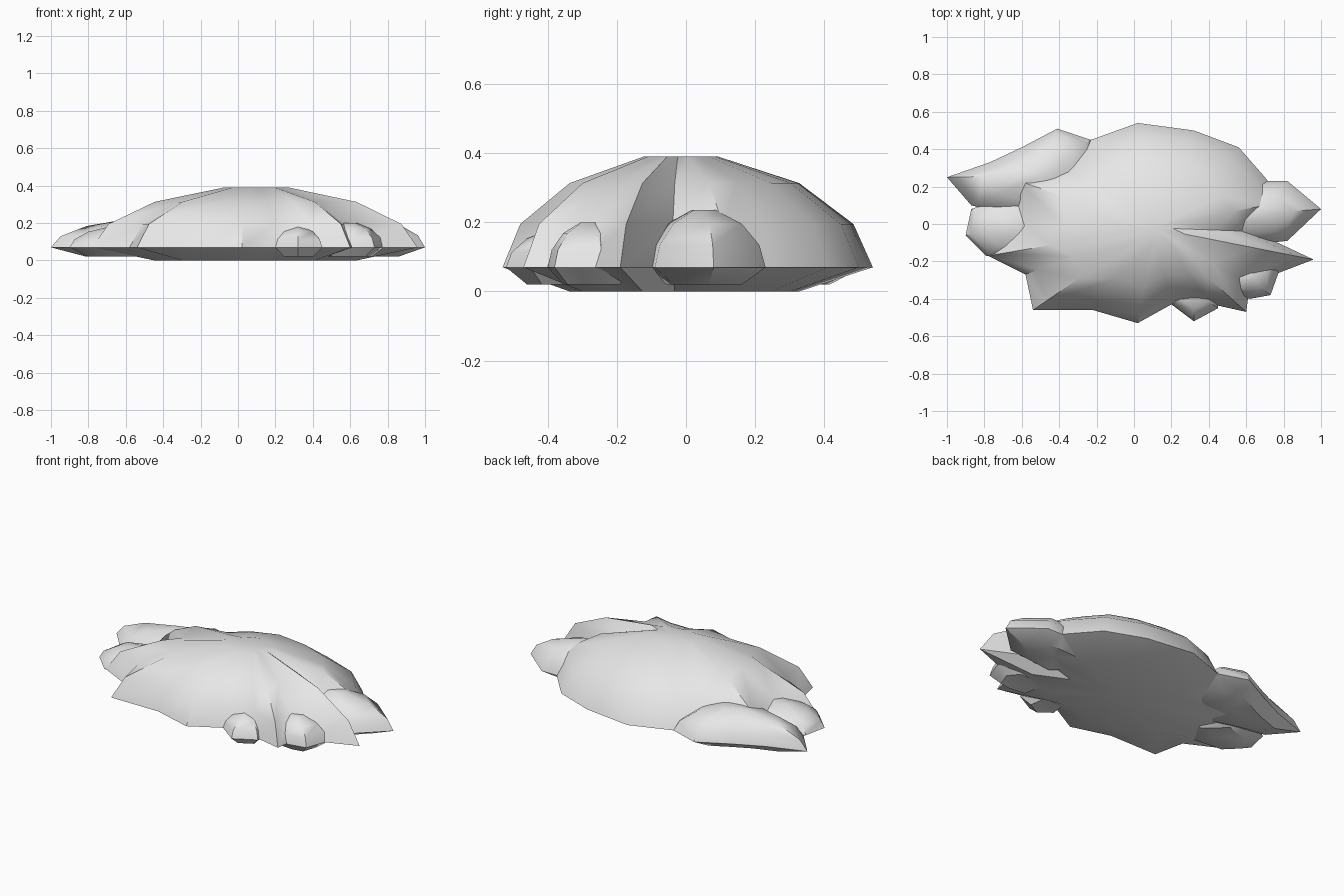
import bpy
import bmesh
import math

cube = bpy.data.objects.get("Cube")
if cube:
    bpy.data.objects.remove(cube, do_unlink=True)

# Single pale grey material
grey = bpy.data.materials.new("pale_grey")
grey.use_nodes = True
colour = (0.8, 0.8, 0.8, 1)
grey.diffuse_color = colour
grey.node_tree.nodes["Principled BSDF"].inputs["Base Color"].default_value = colour

# Dome cross-section: (fraction of outline, fraction of height)
DOME = [(0.9, 0.39), (0.62, 0.76), (0.2, 1.0)]
RIM = 0.07


def mound(name, centre, height, base, outline):
    """Star-shaped dome over an outline, with a shallow tapered underside."""
    bm = bmesh.new()
    cx, cy = centre

    def ring(scale, z):
        return [bm.verts.new((cx + (x - cx) * scale, cy + (y - cy) * scale, z))
                for x, y in outline]

    def bridge(low, high):
        for i in range(len(low)):
            j = (i + 1) % len(low)
            bm.faces.new((low[i], low[j], high[j], high[i]))

    def cap(loop, z):
        tip = bm.verts.new((cx, cy, z))
        for i in range(len(loop)):
            bm.faces.new((loop[i], loop[(i + 1) % len(loop)], tip))

    rim = ring(1, RIM)
    last = rim
    for scale, rise in DOME:
        nxt = ring(scale, RIM + (height - RIM) * rise)
        bridge(last, nxt)
        last = nxt
    cap(last, height)
    under = ring(0.62, base)
    bridge(under, rim)
    cap(under, base + 0.01)
    bmesh.ops.recalc_face_normals(bm, faces=bm.faces)

    mesh = bpy.data.meshes.new(name)
    bm.to_mesh(mesh)
    bm.free()
    mesh.materials.append(grey)
    obj = bpy.data.objects.new(name, mesh)
    bpy.context.collection.objects.link(obj)
    bpy.ops.object.select_all(action='DESELECT')
    obj.select_set(True)
    bpy.context.view_layer.objects.active = obj
    bpy.ops.object.shade_smooth_by_angle(angle=math.radians(40))
    return obj


# Large central mound with spiky ridges
mound("main_mound", (0.1, -0.02), 0.39, 0.0, [
    (0.96, -0.19), (0.64, -0.04), (0.8, 0.12), (0.7, 0.25), (0.56, 0.41),
    (0.32, 0.5), (0.02, 0.54), (-0.23, 0.45), (-0.4, 0.31), (-0.7, 0.26),
    (-0.65, -0.01), (-0.78, -0.17), (-0.58, -0.27), (-0.54, -0.46),
    (-0.22, -0.46), (0.02, -0.53), (0.2, -0.43), (0.42, -0.43),
    (0.6, -0.47), (0.62, -0.32)])

# Low lobes around the edge
mound("back_right_lobe", (-0.5, 0.26), 0.22, 0.02, [
    (-1.0, 0.25), (-0.77, 0.33), (-0.6, 0.41), (-0.41, 0.51),
    (-0.23, 0.45), (-0.2, 0.2), (-0.5, 0.0), (-0.87, 0.1)])
mound("right_lobe", (-0.64, -0.02), 0.18, 0.02, [
    (-0.87, 0.08), (-0.9, -0.06), (-0.79, -0.17), (-0.5, -0.2),
    (-0.4, 0.0), (-0.6, 0.18)])
mound("left_lobe", (0.62, 0.05), 0.235, 0.02, [
    (1.0, 0.08), (0.82, 0.23), (0.71, 0.23), (0.5, 0.22),
    (0.4, 0.0), (0.55, -0.12), (0.82, -0.09)])
mound("front_left_lobe", (0.6, -0.28), 0.2, 0.02, [
    (0.78, -0.24), (0.7, -0.14), (0.4, -0.15), (0.45, -0.38),
    (0.62, -0.4), (0.73, -0.38)])
mound("front_lobe", (0.32, -0.36), 0.18, 0.02, [
    (0.45, -0.45), (0.42, -0.25), (0.22, -0.25), (0.2, -0.43), (0.32, -0.52)])
